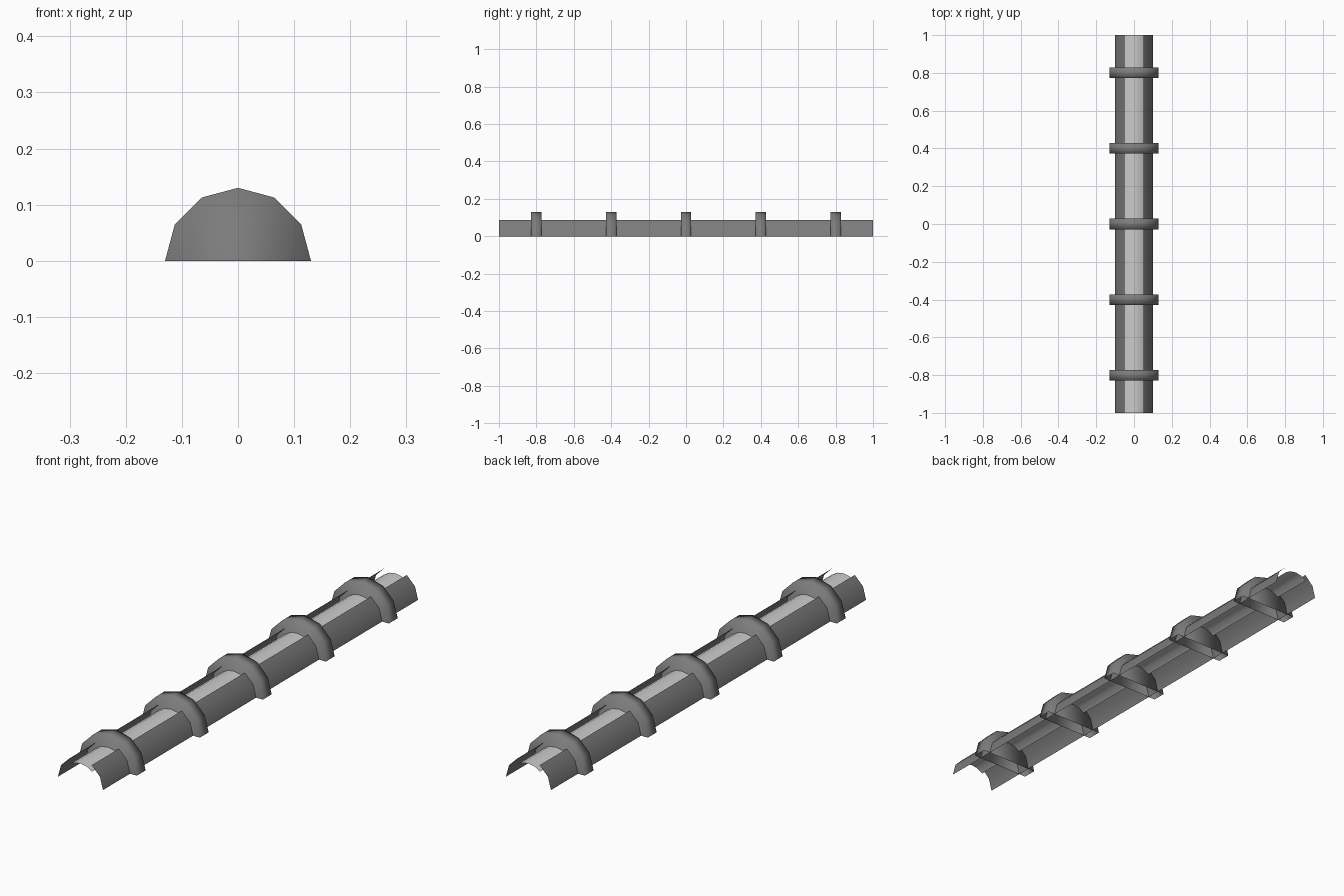
import bpy, bmesh, math

if "Cube" in bpy.data.objects:
    bpy.data.objects.remove(bpy.data.objects["Cube"])


def material(name, v):
    m = bpy.data.materials.new(name)
    m.diffuse_color = (v, v, v, 1)
    m.use_nodes = True
    m.node_tree.nodes["Principled BSDF"].inputs["Base Color"].default_value = m.diffuse_color
    return m


metal = material("dark grey metal", 0.2)
pane = material("light grey pane", 0.6)


def arc(r, start, end, steps):
    """Points (x, z) on an arc, angles in degrees."""
    angles = [math.radians(start + (end - start) * i / steps) for i in range(steps + 1)]
    return [(r * math.cos(a), r * math.sin(a)) for a in angles]


def sweep(name, profile, y0, y1, mat, caps=False):
    """Open sheet drawn along y from a profile, optionally closed at both ends."""
    bm = bmesh.new()
    a = [bm.verts.new((x, y0, z)) for x, z in profile]
    b = [bm.verts.new((x, y1, z)) for x, z in profile]
    for i in range(len(profile) - 1):
        bm.faces.new((a[i], b[i], b[i + 1], a[i + 1]))
    if caps:
        bm.faces.new(a)
        bm.faces.new(b[::-1])
    bm.normal_update()
    # rim and sheets point outwards
    top = max((f for f in bm.faces if abs(f.normal.y) < 0.5), key=lambda f: f.calc_center_median().z)
    if top.normal.z < 0:
        bmesh.ops.reverse_faces(bm, faces=bm.faces[:])
    if caps:
        bm.normal_update()
        wrong = [f for f in bm.faces if f.normal.y * f.calc_center_median().y < 0
                 and abs(f.normal.y) > 0.5]
        mid = (y0 + y1) / 2
        wrong = [f for f in bm.faces if abs(f.normal.y) > 0.5
                 and f.normal.y * (f.calc_center_median().y - mid) < 0]
        bmesh.ops.reverse_faces(bm, faces=wrong)
    for f in bm.faces:
        f.smooth = True
    mesh = bpy.data.meshes.new(name)
    bm.to_mesh(mesh)
    bm.free()
    mesh.materials.append(mat)
    obj = bpy.data.objects.new(name, mesh)
    bpy.context.collection.objects.link(obj)
    return obj


# Curved side walls of the half tube
sweep("right_wall", arc(0.1, 0, 60, 2), -1, 1, metal)
sweep("left_wall", arc(0.1, 120, 180, 2), -1, 1, metal)

# Recessed light strip along the top
sweep("top_pane", arc(0.08, 50, 130, 4), -1, 1, pane)

# Five half-round collars, open underneath
for i in range(5):
    y = -0.8 + 0.4 * i
    sweep(f"collar_{i + 1}", arc(0.13, 0, 180, 6), y - 0.028, y + 0.028, metal, caps=True)
